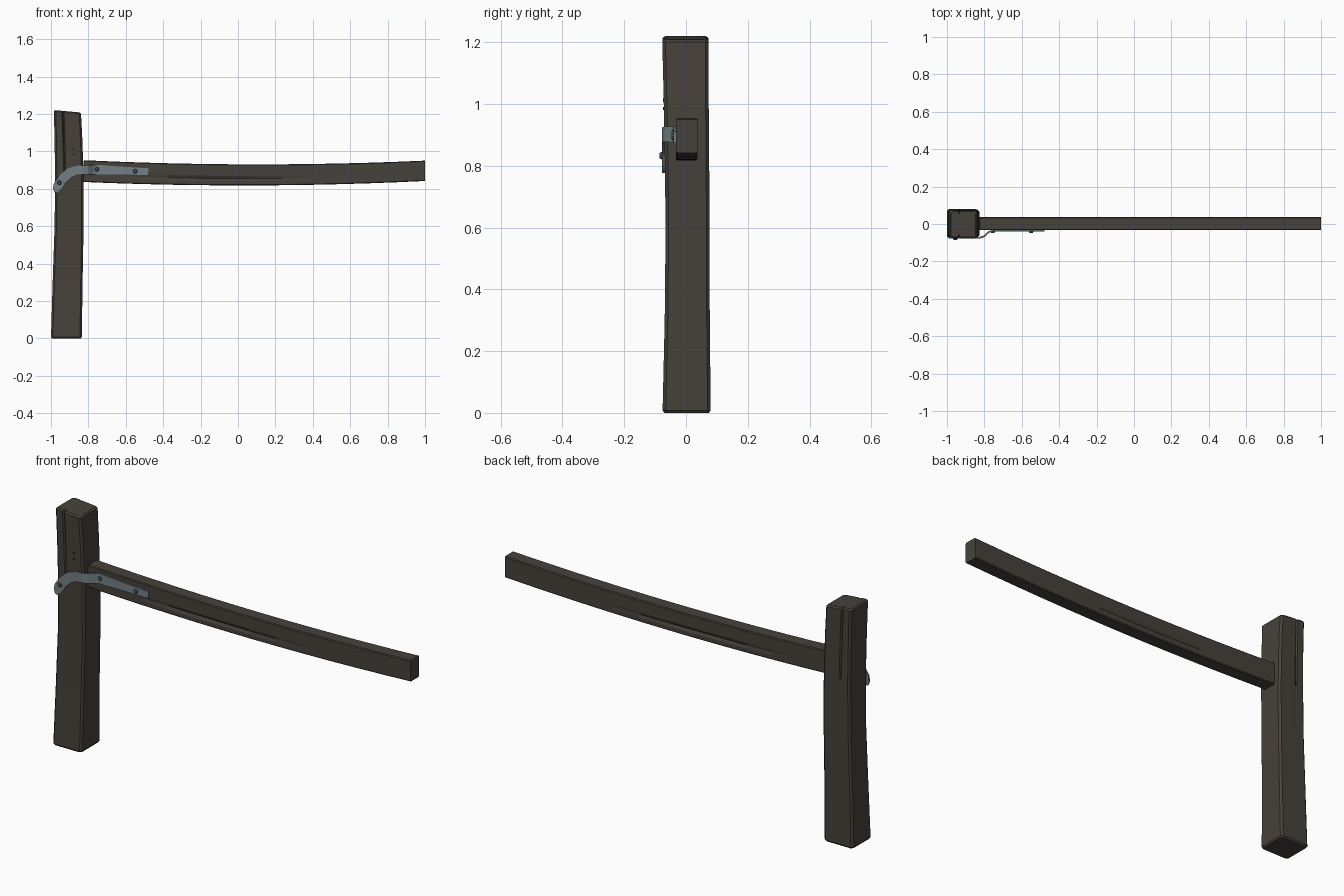
import bpy, bmesh, math
from mathutils import Vector, Matrix

if "Cube" in bpy.data.objects:
    bpy.data.objects.remove(bpy.data.objects["Cube"])


def material(name, rgb):
    m = bpy.data.materials.new(name)
    m.diffuse_color = (*rgb, 1)
    m.use_nodes = True
    m.node_tree.nodes["Principled BSDF"].inputs["Base Color"].default_value = m.diffuse_color
    return m


WOOD = material("dark_wood", (0.062, 0.053, 0.043))
STEEL = material("grey_steel", (0.17, 0.215, 0.235))
BOLT = material("dark_bolt", (0.075, 0.09, 0.10))
NAIL = material("nail_black", (0.015, 0.014, 0.013))


def finish(bm, name, mat):
    bmesh.ops.recalc_face_normals(bm, faces=bm.faces)
    me = bpy.data.meshes.new(name)
    bm.to_mesh(me)
    bm.free()
    me.materials.append(mat)
    ob = bpy.data.objects.new(name, me)
    bpy.context.collection.objects.link(ob)
    return ob


def loft(name, rings, mat):
    bm = bmesh.new()
    vs = [[bm.verts.new(p) for p in r] for r in rings]
    n = len(rings[0])
    for a, b in zip(vs, vs[1:]):
        for i in range(n):
            j = (i + 1) % n
            bm.faces.new((a[i], a[j], b[j], b[i]))
    bm.faces.new(vs[0])
    bm.faces.new(vs[-1])
    return finish(bm, name, mat)


def section(hu, hv, c, notch, depth, w):
    """Chamfered rectangle with a crack in the -v and +v sides."""
    return [(-hu, -hv + c), (-hu + c, -hv), (notch - w, -hv), (notch, -hv + depth),
            (notch + w, -hv), (hu - c, -hv), (hu, -hv + c), (hu, hv - c),
            (hu - c, hv), (notch + w, hv), (notch, hv - depth), (notch - w, hv),
            (-hu + c, hv), (-hu, hv - c)]


def lerp_table(table, t):
    for a, b in zip(table, table[1:]):
        if t <= b[0]:
            f = (t - a[0]) / (b[0] - a[0])
            return [p + (q - p) * f for p, q in zip(a, b)]
    return table[-1]


# Post: z, centre x, centre y, half x, half y, crack depth
POST = [(0, -0.9175, 0.002, 0.0825, 0.078, 0), (0.3, -0.911, 0.004, 0.08, 0.073, 0),
        (0.6, -0.903, 0.005, 0.0775, 0.071, 0), (0.85, -0.902, 0.003, 0.076, 0.072, 0.001),
        (1.05, -0.906, 0.0, 0.0745, 0.073, 0.008), (1.214, -0.912, -0.002, 0.0725, 0.075, 0.014)]
rings = []
for z, inset in [(0, 0.006), (0.008, 0), (0.3, 0), (0.6, 0), (0.85, 0), (1.05, 0),
                 (1.207, 0), (1.214, 0.007)]:
    _, cx, cy, hx, hy, d = lerp_table(POST, z)
    tilt = -0.09 if z > 1.1 else 0
    rings.append([(cx + u, cy + v, z + tilt * u)
                  for u, v in section(hx - inset, hy - inset, 0.01, -0.024, d, 0.006)])
loft("post", rings, WOOD)

# Beam sagging in the middle, with a long shallow crack
rings = []
N = 12
for i in range(N + 1):
    x = -0.828 + 1.828 * i / N
    cz = 0.874 + 0.021 * ((x - 0.07) / 0.91) ** 2
    half = 0.058 - 0.002 * (x + 0.8)
    d = 0.008 * max(0, 1 - ((x + 0.1) / 0.45) ** 2)
    slope = 0.06 * (1 - i / N)
    rings.append([(x + slope * u, 0.002 + v, cz + u)
                  for u, v in section(half, 0.035, 0.004, -0.02, d, 0.014)])
loft("beam", rings, WOOD)

# Strap: x, y, z, half width; bends from the beam face round to the post face
STRAP = [(-0.480, -0.036, 0.892, 0.018), (-0.62, -0.036, 0.897, 0.021),
         (-0.755, -0.036, 0.902, 0.026), (-0.775, -0.042, 0.902, 0.026),
         (-0.802, -0.066, 0.902, 0.025), (-0.825, -0.073, 0.900, 0.024),
         (-0.865, -0.073, 0.898, 0.025), (-0.905, -0.073, 0.882, 0.026),
         (-0.938, -0.073, 0.852, 0.026), (-0.962, -0.073, 0.815, 0.026),
         (-0.970, -0.073, 0.795, 0.020), (-0.974, -0.073, 0.778, 0.008)]
pts = [Vector(p[:3]) for p in STRAP]
rings = []
for i, p in enumerate(pts):
    t = pts[min(i + 1, len(pts) - 1)] - pts[max(i - 1, 0)]
    side = Vector((t.z, 0, -t.x)).normalized() * STRAP[i][3]
    out = Vector((t.y, -t.x, 0)).normalized() * 0.0045
    if out.y > 0:
        out = -out
    rings.append([p + side + out, p - side + out, p - side - out, p + side - out])
loft("bracket_strap", rings, STEEL)


# Bolt heads and nail heads, facing the front
def stud(name, x, y, z, r, h, mat, top):
    bm = bmesh.new()
    bmesh.ops.create_cone(bm, cap_ends=True, segments=8, radius1=r, radius2=r * top, depth=h,
                          matrix=Matrix.Translation((x, y, z)) @ Matrix.Rotation(math.pi / 2, 4, 'X'))
    finish(bm, name, mat)


for i, (x, y, z) in enumerate([(-0.955, -0.080, 0.833), (-0.755, -0.042, 0.904),
                               (-0.55, -0.042, 0.894)]):
    stud(f"bolt_{i + 1}", x, y, z, 0.014, 0.011, BOLT, 0.6)
for i, z in enumerate((1.013, 0.985)):
    stud(f"nail_{i + 1}", -0.88, -0.073, z, 0.005, 0.004, NAIL, 1)
